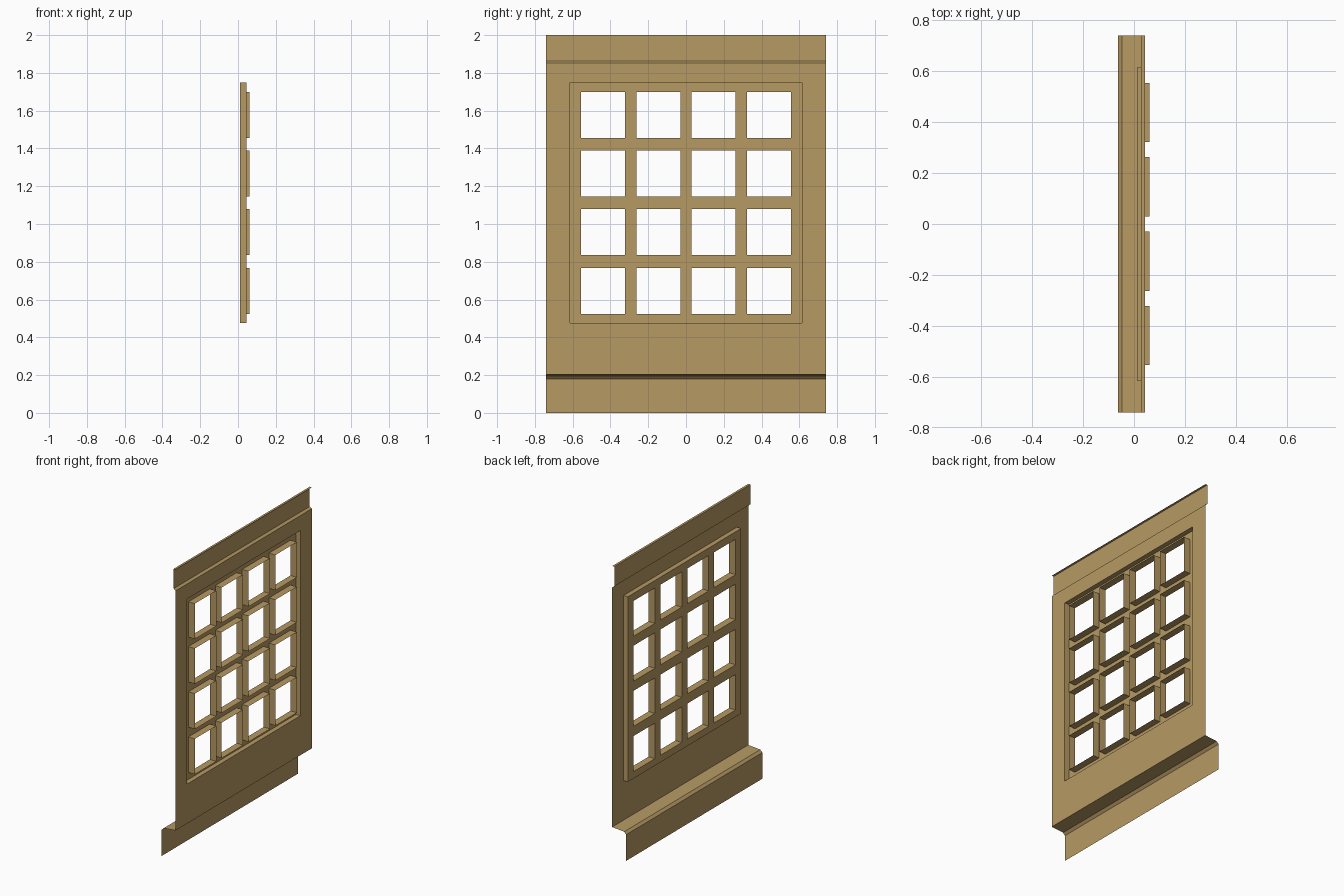
import bpy

if "Cube" in bpy.data.objects:
    bpy.data.objects.remove(bpy.data.objects["Cube"])

mat = bpy.data.materials.new("tan")
mat.diffuse_color = (0.47, 0.32, 0.125, 1)
mat.use_nodes = True
mat.node_tree.nodes["Principled BSDF"].inputs["Base Color"].default_value = mat.diffuse_color

W = 0.74                      # half width of the wall
X_WALL, X_PANEL, X_TIP = 0.044, 0.011, 0.06
RECESS = (-0.615, 0.615, 0.476, 1.75)
COLS = [(-0.555, -0.322), (-0.263, -0.03), (0.03, 0.263), (0.322, 0.555)]
ROWS = [(0.524, 0.768), (0.835, 1.079), (1.146, 1.39), (1.455, 1.698)]
PANES = [(c[0], c[1], r[0], r[1]) for c in COLS for r in ROWS]


def make(name, verts, faces):
    me = bpy.data.meshes.new(name)
    me.from_pydata(verts, [], faces)
    me.materials.append(mat)
    ob = bpy.data.objects.new(name, me)
    bpy.context.collection.objects.link(ob)
    return ob


def strip(name, profile):
    """Sheet swept along the full width from an (x, z) profile, top to bottom."""
    verts = [(x, y, z) for x, z in profile for y in (-W, W)]
    faces = [(2*i, 2*i + 2, 2*i + 3, 2*i + 1) for i in range(len(profile) - 1)]
    make(name, verts, faces)


def sheet(name, x, outer, holes):
    """Flat sheet facing +x with rectangular holes."""
    ys = sorted({v for r in [outer] + holes for v in r[:2]})
    zs = sorted({v for r in [outer] + holes for v in r[2:]})
    n = len(zs)
    verts = [(x, y, z) for y in ys for z in zs]
    faces = []
    for i in range(len(ys) - 1):
        for j in range(n - 1):
            cy, cz = (ys[i] + ys[i+1]) / 2, (zs[j] + zs[j+1]) / 2
            if not any(h[0] < cy < h[1] and h[2] < cz < h[3] for h in holes):
                faces.append((i*n + j, (i+1)*n + j, (i+1)*n + j + 1, i*n + j + 1))
    make(name, verts, faces)


def tubes(name, x0, x1, rects):
    """Open rectangular sleeves running from x0 to x1, facing inward."""
    verts, faces = [], []
    for a, b, c, d in rects:
        k = len(verts)
        ring = [(a, c), (b, c), (b, d), (a, d)]
        verts += [(x, y, z) for x in (x0, x1) for y, z in ring]
        faces += [(k + i, k + (i+1) % 4, k + 4 + (i+1) % 4, k + 4 + i) for i in range(4)]
    make(name, verts, faces)


# Wall sheet around the window
sheet("wall_panel", X_WALL, (-W, W, 0.204, 1.853), [RECESS])
# Stepped top band with a small lip
strip("top_band", [(X_WALL, 2.0), (0.028, 2.0), (0.028, 1.864), (X_WALL, 1.853)])
# Set-back lower skirt below the ledge
strip("lower_skirt", [(X_WALL, 0.204), (-0.047, 0.196), (-0.063, 0.18), (-0.063, 0)])
# Window recess, its back panel and the pane sleeves
tubes("window_recess", X_PANEL, X_WALL, [RECESS])
sheet("window_grid", X_PANEL, RECESS, PANES)
tubes("pane_sleeves", X_PANEL, X_TIP, PANES)
